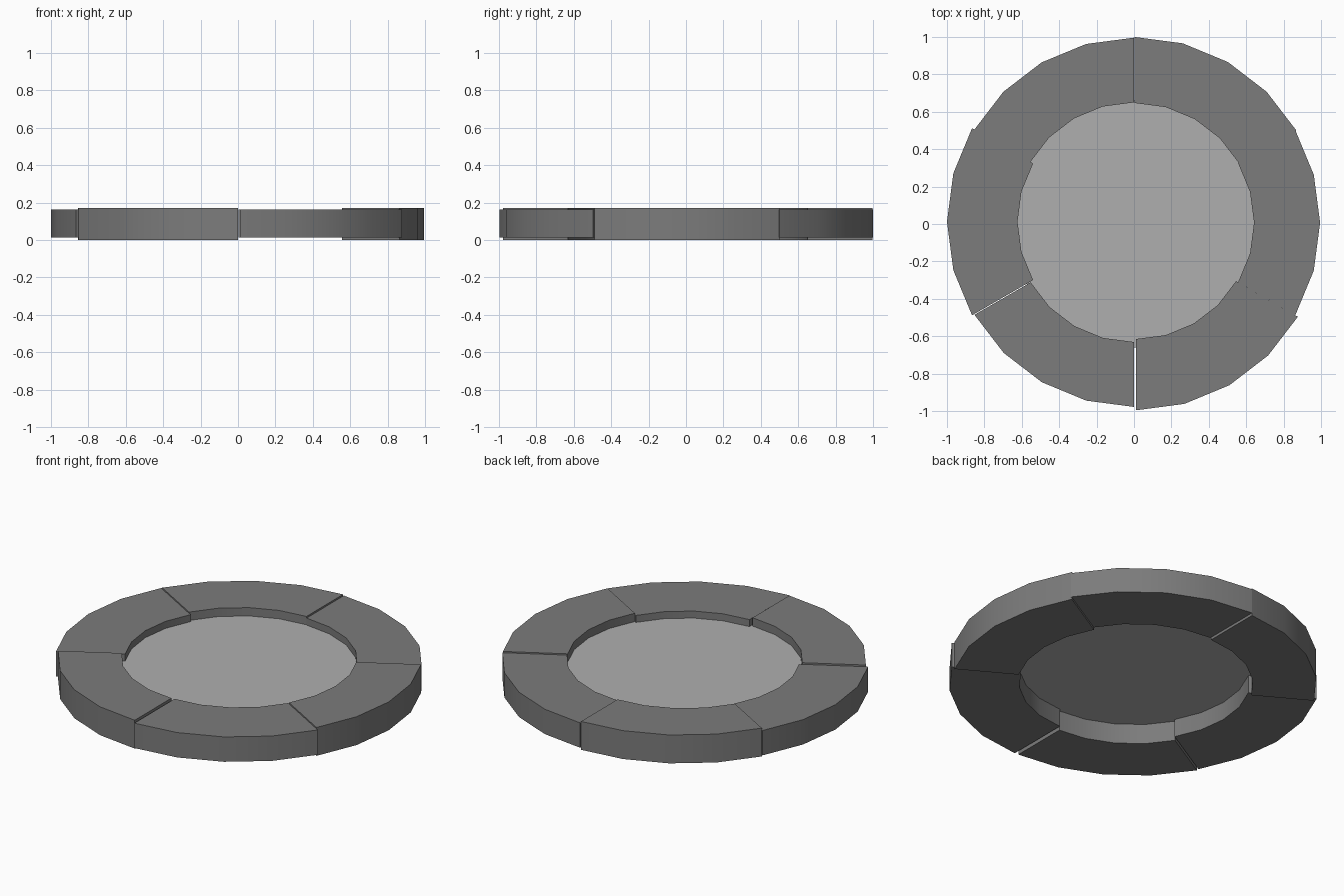
import bpy, bmesh
from math import sin, cos, radians

cube = bpy.data.objects.get("Cube")
if cube:
    bpy.data.objects.remove(cube, do_unlink=True)


def make_material(name, grey):
    mat = bpy.data.materials.new(name)
    mat.use_nodes = True
    colour = (grey, grey, grey, 1)
    mat.diffuse_color = colour
    mat.node_tree.nodes["Principled BSDF"].inputs["Base Color"].default_value = colour
    return mat


def finish(bm, name, mat):
    bmesh.ops.recalc_face_normals(bm, faces=bm.faces)
    mesh = bpy.data.meshes.new(name)
    bm.to_mesh(mesh)
    bm.free()
    mesh.materials.append(mat)
    obj = bpy.data.objects.new(name, mesh)
    bpy.context.collection.objects.link(obj)
    return obj


def ring_segment(name, start, centre, outer, inner, bottom, top, mat, steps=4):
    """Sixth of a ring, swept as a rectangular section."""
    bm = bmesh.new()
    sections = []
    for i in range(steps + 1):
        a = radians(start + 60 * i / steps)
        sections.append([bm.verts.new((centre[0] + r * cos(a), centre[1] + r * sin(a), z))
                         for r, z in ((inner, bottom), (outer, bottom), (outer, top), (inner, top))])
    for a, b in zip(sections, sections[1:]):
        for k in range(4):
            n = (k + 1) % 4
            bm.faces.new((a[k], a[n], b[n], b[k]))
    bm.faces.new(sections[0])
    bm.faces.new(sections[-1])
    # Keep the flat top and bottom as single faces
    bmesh.ops.dissolve_limit(bm, angle_limit=radians(1), verts=bm.verts, edges=bm.edges)
    obj = finish(bm, name, mat)
    bpy.ops.object.select_all(action='DESELECT')
    obj.select_set(True)
    bpy.context.view_layer.objects.active = obj
    bpy.ops.object.shade_smooth_by_angle(angle=radians(30))


stone = make_material("dark grey stone", 0.2)
floor = make_material("light grey floor", 0.43)

# Stones alternate between tall and low, each slightly out of line
tall, low = (0.0, 0.17), (0.013, 0.162)
stones = [
    ("right_stone", -30, (0.005, 0.007), 0.99, 0.637, tall),
    ("back_right_stone", 30, (0.002, 0.0), 1.0, 0.647, low),
    ("back_left_stone", 90, (-0.001, 0.01), 0.986, 0.64, tall),
    ("left_stone", 150, (0.0, 0.012), 1.0, 0.623, low),
    ("front_left_stone", 210, (0.0, 0.007), 0.985, 0.638, tall),
    ("front_right_stone", 270, (0.01, 0.004), 1.0, 0.619, low),
]
for name, start, centre, outer, inner, (bottom, top) in stones:
    ring_segment(name, start, centre, outer, inner, bottom, top, stone)

# Flat disc filling the middle
disc = bmesh.new()
bmesh.ops.create_circle(disc, cap_ends=True, segments=32, radius=0.66)
bmesh.ops.translate(disc, verts=disc.verts, vec=(0, 0, 0.12))
disc_obj = finish(disc, "centre_disc", floor)
if disc_obj.data.polygons[0].normal.z < 0:
    disc_obj.data.flip_normals()
